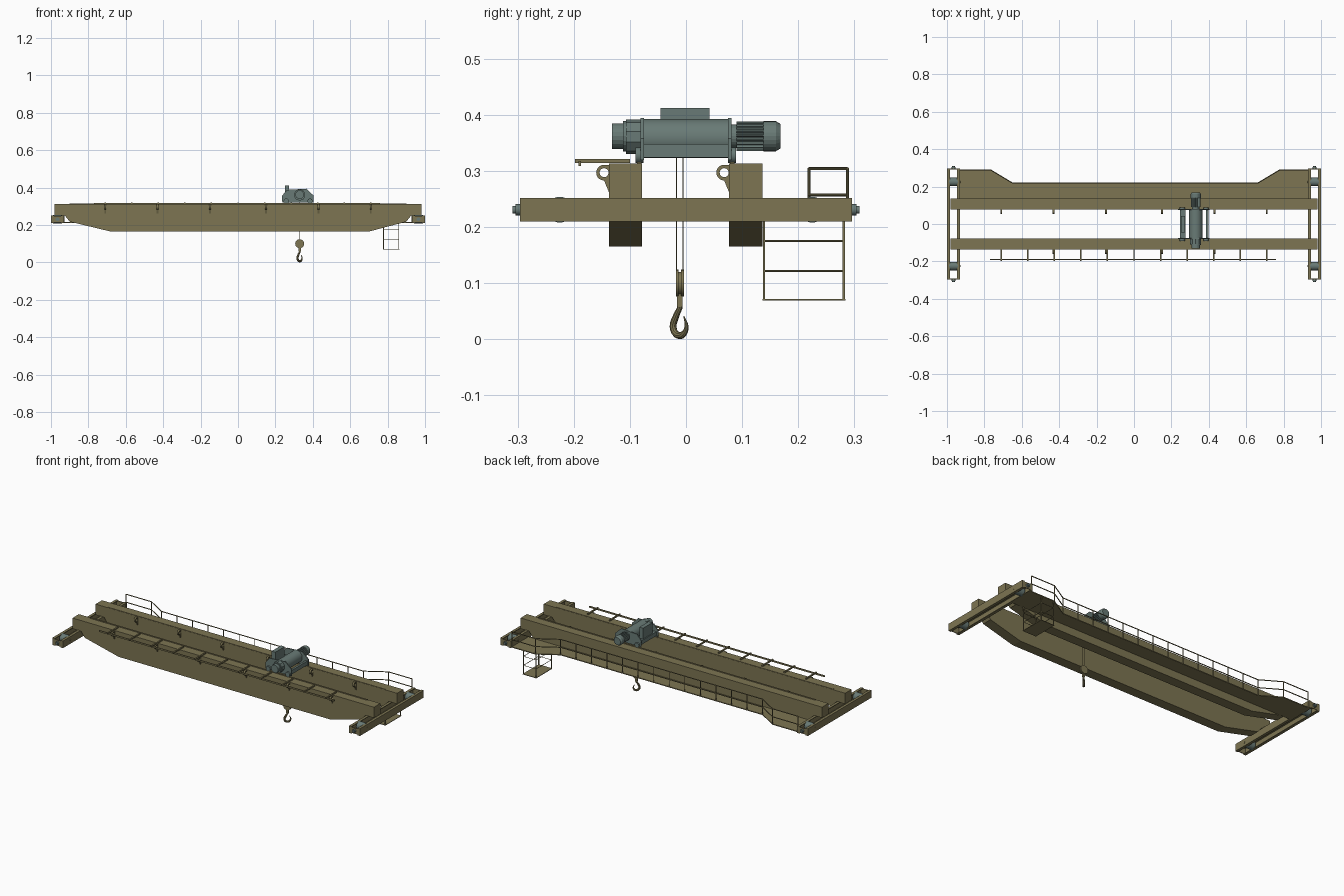
import bpy, bmesh, math
from mathutils import Vector, Matrix

if "Cube" in bpy.data.objects:
    bpy.data.objects.remove(bpy.data.objects["Cube"])


def material(name, rgb):
    m = bpy.data.materials.new(name)
    m.diffuse_color = (*rgb, 1)
    m.use_nodes = True
    m.node_tree.nodes["Principled BSDF"].inputs["Base Color"].default_value = m.diffuse_color
    return m


OLIVE = material("olive_paint", (0.205, 0.178, 0.085))
TEAL = material("teal_paint", (0.14, 0.195, 0.18))


def box(bm, x0, x1, y0, y1, z0, z1):
    mat = Matrix.Translation(((x0 + x1) / 2, (y0 + y1) / 2, (z0 + z1) / 2)) @ \
        Matrix.Diagonal((x1 - x0, y1 - y0, z1 - z0, 1))
    bmesh.ops.create_cube(bm, size=1, matrix=mat)


def rod(bm, a, b, r, n=8, r2=None):
    a, b = Vector(a), Vector(b)
    d = b - a
    mat = Matrix.Translation((a + b) / 2) @ d.to_track_quat('Z', 'Y').to_matrix().to_4x4()
    bmesh.ops.create_cone(bm, cap_ends=True, segments=n, radius1=r,
                          radius2=r if r2 is None else r2, depth=d.length, matrix=mat)


def prism(bm, pts, axis, a, b):
    # profile extruded along x (pts = y,z), y (pts = x,z) or z (pts = x,y)
    def put(p, t):
        c = list(p)
        c.insert("xyz".index(axis), t)
        return bm.verts.new(c)
    lo, hi = [put(p, a) for p in pts], [put(p, b) for p in pts]
    bm.faces.new(lo)
    bm.faces.new(hi[::-1])
    for i in range(len(pts)):
        j = (i + 1) % len(pts)
        bm.faces.new((lo[i], lo[j], hi[j], hi[i]))


def finish(bm, name, mat, smooth=False):
    bmesh.ops.recalc_face_normals(bm, faces=bm.faces)
    me = bpy.data.meshes.new(name)
    bm.to_mesh(me)
    bm.free()
    ob = bpy.data.objects.new(name, me)
    bpy.context.collection.objects.link(ob)
    me.materials.append(mat)
    if smooth:
        bpy.ops.object.select_all(action='DESELECT')
        ob.select_set(True)
        bpy.context.view_layer.objects.active = ob
        bpy.ops.object.shade_smooth_by_angle(angle=math.radians(35))
    return ob


# Main girders with tapered ends
GIRDER = [(-.98, .313), (-.98, .25), (-.925, .25), (-.90, .218), (-.68, .165),
          (.70, .165), (.90, .218), (.925, .25), (.98, .25), (.98, .313)]
for label, y0, y1 in (("front", -.137, -.078), ("rear", .077, .136)):
    bm = bmesh.new()
    prism(bm, GIRDER, "y", y0, y1)
    finish(bm, label + "_girder", OLIVE)
    bm = bmesh.new()
    yr = -.083 if label == "front" else .082
    box(bm, -.9, .9, yr - .004, yr + .004, .312, .316)
    finish(bm, label + "_trolley_rail", OLIVE)


# Lifting lugs: pierced plates on the front face of each girder
def lug(bm, x, face):
    n, cy, cz = 20, face - .009, .297
    rings = []
    for dx in (-.005, .005):
        outer, inner = [], []
        for i in range(n):
            a = 2 * math.pi * i / n
            c, s = math.cos(a), math.sin(a)
            o = (face, .286 + .026 * s) if c > .01 else (cy + .014 * c, cz + .014 * s)
            outer.append(bm.verts.new((x + dx, *o)))
            inner.append(bm.verts.new((x + dx, cy + .008 * c, cz + .008 * s)))
        rings.append((outer, inner))
    (o1, i1), (o2, i2) = rings
    for p, q in ((o1, i1), (i1, i2), (i2, o2), (o2, o1)):
        for k in range(n):
            m = (k + 1) % n
            bm.faces.new((p[k], p[m], q[m], q[k]))


bm = bmesh.new()
for face in (-.137, .077):
    for x in (-.71, -.43, -.15, .15, .43, .71):
        lug(bm, x, face)
finish(bm, "girder_lugs", OLIVE)

# Cable rail on brackets along the front
bm = bmesh.new()
box(bm, -.77, .76, -.192, -.187, .309, .318)
for i in range(11):
    x = -.71 + .142 * i
    box(bm, x - .004, x + .004, -.198, -.10, .314, .321)
finish(bm, "cable_rail", OLIVE)

# End trucks: paired channels, end plates, wheels and buffers
for label, s in (("left", -1), ("right", 1)):
    def xs(a, b):
        return sorted((s * a, s * b))
    bm = bmesh.new()
    for web, flange in (((.93, .934), (.93, .946)), ((.996, 1.0), (.984, 1.0))):
        box(bm, *xs(*web), -.296, .296, .21, .252)
        for z in (.21, .248):
            box(bm, *xs(*flange), -.296, .296, z, z + .004)
    for y in (-.296, .292):
        box(bm, *xs(.93, 1.0), y, y + .004, .214, .248)
    for y in (-.225, .225):
        rod(bm, (s * .928, y, .231), (s * 1.001, y, .231), .006, 12)
    finish(bm, label + "_end_truck", OLIVE)
    bm = bmesh.new()
    for y in (-.225, .225):
        rod(bm, (s * .942, y, .231), (s * .988, y, .231), .023, 24)
    for t in (-1, 1):
        rod(bm, (s * .965, t * .294, .231), (s * .965, t * .304, .231), .010, 16)
        rod(bm, (s * .965, t * .304, .231), (s * .965, t * .309, .231), .007, 16)
    finish(bm, label + "_truck_wheels", TEAL, True)

# Walkway deck, level with the bottom of the end trucks
EDGE = [(-.93, .288), (-.765, .288), (-.65, .219), (.662, .219), (.777, .288), (.93, .288)]
bm = bmesh.new()
prism(bm, [(-.93, .136)] + EDGE + [(.93, .136)], "z", .210, .215)
finish(bm, "walkway", OLIVE)

# Walkway handrail, middle rail and posts
bm = bmesh.new()
for (x0, y0), (x1, y1) in zip(EDGE, EDGE[1:]):
    rod(bm, (x0, y0, .304), (x1, y1, .304), .0027)
    rod(bm, (x0, y0, .257), (x1, y1, .257), .0027)
    n = 13 if x1 - x0 > 1 else 1
    for i in range(n + 1):
        f = i / n
        x, y = x0 + (x1 - x0) * f, y0 + (y1 - y0) * f
        rod(bm, (x, y, .212), (x, y, .304), .0025)
finish(bm, "walkway_handrail", OLIVE)

# Hanging access basket
bm = bmesh.new()
X, Y = (.778, .86), (.139, .281)
box(bm, X[0] - .003, X[1] + .003, Y[0] - .003, Y[1] + .003, .069, .072)
for x in X:
    for y in Y:
        box(bm, x - .002, x + .002, y - .002, y + .002, .07, .212)
for z in (.122, .175):
    for x in X:
        rod(bm, (x, Y[0], z), (x, Y[1], z), .0016, 6)
    for y in Y:
        rod(bm, (X[0], y, z), (X[1], y, z), .0016, 6)
finish(bm, "access_basket", OLIVE)

# Trolley frame: side plates, ties and control box
bm = bmesh.new()
PLATE = [(.237, .32), (.234, .355), (.262, .388), (.365, .394), (.404, .358), (.404, .32)]
for y in (-.081, .075):
    prism(bm, PLATE, "y", y, y + .006)
box(bm, .245, .275, -.075, .075, .324, .348)
box(bm, .386, .398, -.075, .075, .324, .348)
box(bm, .25, .274, -.045, .042, .348, .412)
finish(bm, "trolley_frame", TEAL)

# Trolley wheels
bm = bmesh.new()
for x in (.258, .385):
    for y in (-.083, .082):
        rod(bm, (x, y - .007, .328), (x, y + .007, .328), .014, 20)
finish(bm, "trolley_wheels", TEAL, True)

# Hoist drum and gearbox
bm = bmesh.new()
rod(bm, (.33, -.075, .358), (.33, .075, .358), .035, 32)
finish(bm, "hoist_drum", TEAL, True)
bm = bmesh.new()
rod(bm, (.33, -.107, .361), (.33, -.078, .361), .031, 10)
rod(bm, (.33, -.132, .362), (.33, -.107, .362), .023, 20)
rod(bm, (.33, -.112, .362), (.33, -.107, .362), .027, 20)
finish(bm, "gearbox", TEAL)

# Finned motor
bm = bmesh.new()
fins = []
for i in range(80):
    a, r = 2 * math.pi * i / 80, .0262 if i % 4 < 2 else .0225
    fins.append((.33 + r * math.cos(a), .362 + r * math.sin(a)))
prism(bm, fins, "y", .09, .138)
rod(bm, (.33, .08, .362), (.33, .09, .362), .021, 24)
rod(bm, (.33, .138, .362), (.33, .16, .362), .027, 24)
rod(bm, (.33, .16, .362), (.33, .168, .362), .027, 24, .022)
finish(bm, "motor", TEAL)

# Ropes, pulley block and hook
HY = -.011
bm = bmesh.new()
for y in (-.0165, -.0055):
    rod(bm, (.33, y, .105), (.33, y, .345), .0009, 6)
finish(bm, "ropes", OLIVE)
bm = bmesh.new()
for y0, y1, r in ((-.018, -.013, .024), (-.013, -.009, .02), (-.009, -.004, .024)):
    rod(bm, (.33, y0, .1), (.33, y1, .1), r, 24)
box(bm, .324, .336, HY - .005, HY + .005, .058, .085)
finish(bm, "pulley_block", OLIVE, True)

path = [(0, .07, .005), (0, .056, .005), (-.007, .046, .0055)]
for i in range(14):
    a = math.radians(150 + 230 * i / 13)
    path.append((.017 * math.cos(a), .0235 + .017 * math.sin(a), .0062 if i < 9 else .0062 - .0007 * (i - 8)))
path.append((.010, .041, .001))
bm = bmesh.new()
side, rings = Vector((.7071, -.7071, 0)), []
pos = [Vector((.33 + u * .7071, HY + u * .7071, z)) for u, z, r in path]
for i, p in enumerate(pos):
    t = (pos[min(i + 1, len(pos) - 1)] - pos[max(i - 1, 0)]).normalized()
    nrm = side.cross(t)
    rings.append([bm.verts.new(p + path[i][2] * (side * math.cos(k * math.pi / 5) + nrm * math.sin(k * math.pi / 5)))
                  for k in range(10)])
for p, q in zip(rings, rings[1:]):
    for k in range(10):
        m = (k + 1) % 10
        bm.faces.new((p[k], p[m], q[m], q[k]))
bm.faces.new(rings[0])
bm.faces.new(rings[-1])
finish(bm, "hook", OLIVE, True)
